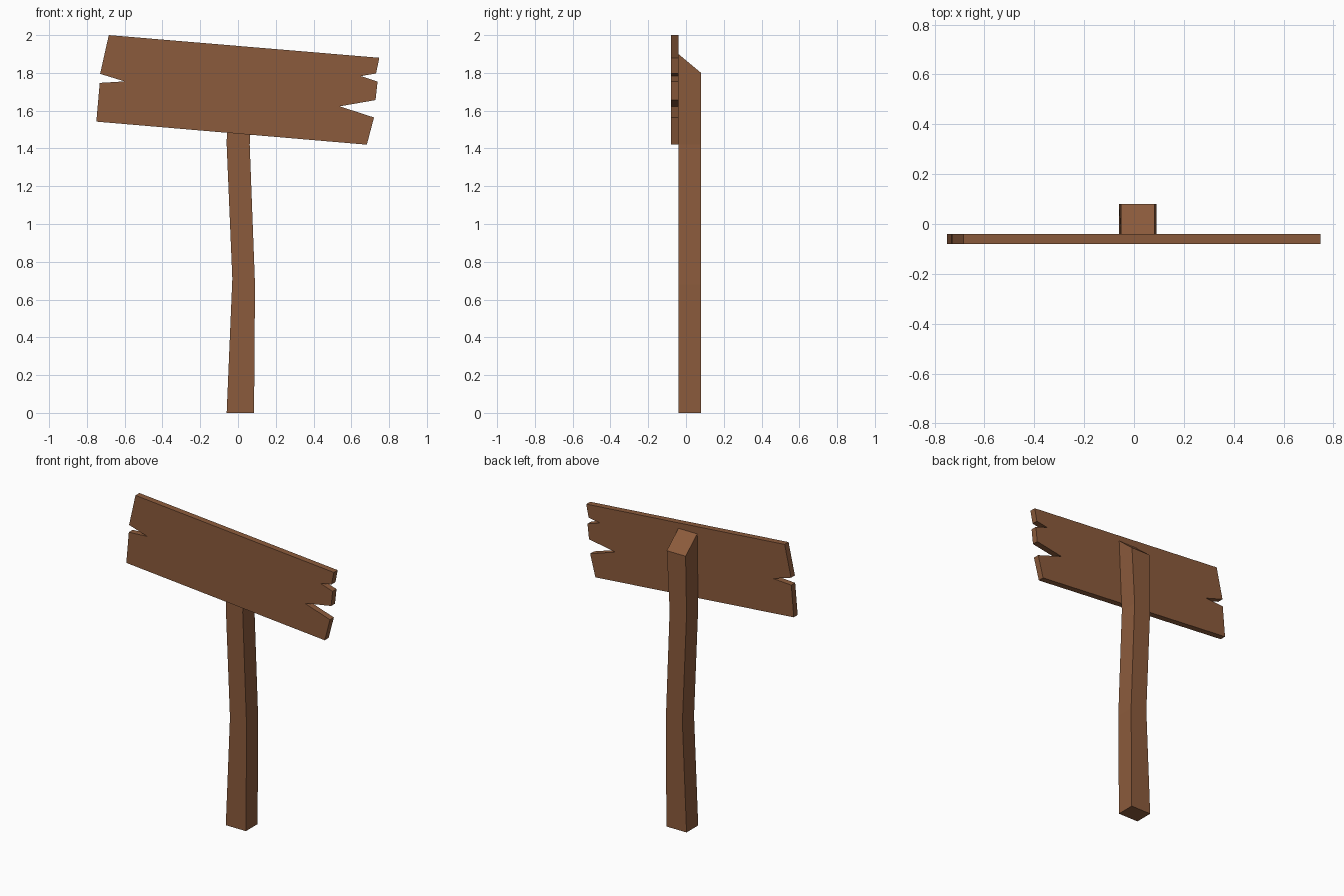
import bpy
import bmesh

cube = bpy.data.objects.get("Cube")
if cube:
    bpy.data.objects.remove(cube, do_unlink=True)

wood = bpy.data.materials.new("brown_wood")
wood.use_nodes = True
colour = (0.26, 0.105, 0.045, 1)
wood.diffuse_color = colour
wood.node_tree.nodes["Principled BSDF"].inputs["Base Color"].default_value = colour


def extrude_outline(name, outline, front, back, back_drop=None):
    """Extrude an x-z outline from front to back; back_drop edits the back height."""
    bm = bmesh.new()
    near = [bm.verts.new((x, front, z)) for x, z in outline]
    far = [bm.verts.new((x, back, back_drop(z) if back_drop else z)) for x, z in outline]
    bm.faces.new(near)
    bm.faces.new(far[::-1])
    for i in range(len(near)):
        j = (i + 1) % len(near)
        bm.faces.new((near[j], near[i], far[i], far[j]))
    bmesh.ops.recalc_face_normals(bm, faces=bm.faces[:])
    mesh = bpy.data.meshes.new(name)
    bm.to_mesh(mesh)
    bm.free()
    mesh.materials.append(wood)
    obj = bpy.data.objects.new(name, mesh)
    bpy.context.collection.objects.link(obj)
    return obj


# Crooked post with a top cut sloping down to the back
POST_TOP = 1.9
left_edge = [(-0.06, 0), (-0.03, 0.71), (-0.06, 1.42), (-0.053, POST_TOP)]
right_edge = [(0.085, 0), (0.09, 0.68), (0.062, 1.42), (0.083, POST_TOP)]
extrude_outline("post", left_edge + right_edge[::-1], -0.04, 0.08,
                lambda z: 1.8 if z == POST_TOP else z)

# Tilted board with splintered ends
left_end = [(-0.75, 1.542), (-0.732, 1.747), (-0.6, 1.755), (-0.73, 1.795), (-0.684, 2.0)]
right_end = [(0.748, 1.88), (0.731, 1.797), (0.65, 1.783), (0.739, 1.754),
             (0.728, 1.656), (0.538, 1.623), (0.72, 1.564), (0.682, 1.42)]
extrude_outline("sign_board", left_end + right_end, -0.08, -0.04)
